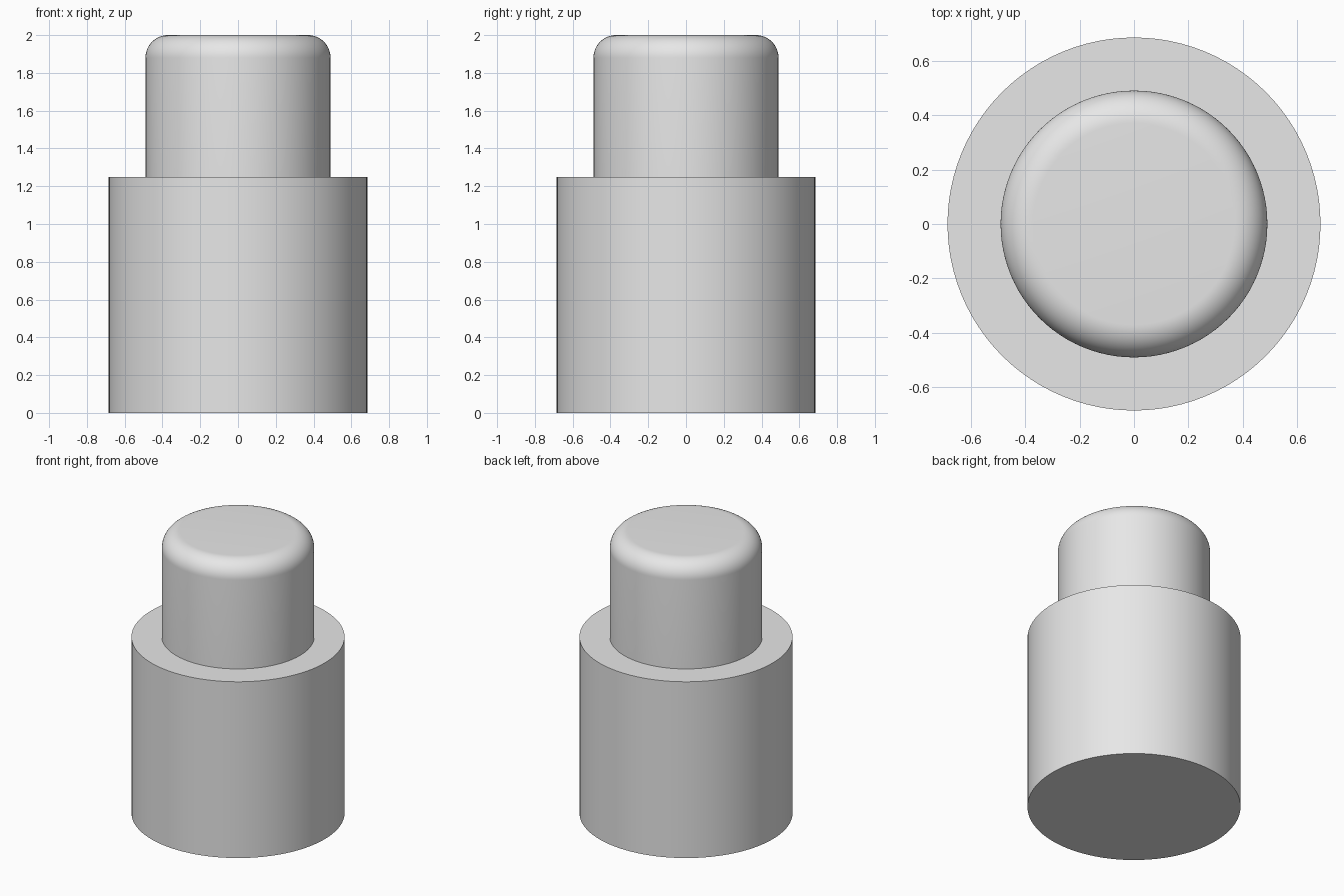
import bpy, bmesh, math

cube = bpy.data.objects.get("Cube")
if cube:
    bpy.data.objects.remove(cube, do_unlink=True)

SIDES = 96
BODY_R, BODY_H = 0.685, 1.25
PIN_R, PIN_H, FILLET = 0.49, 2.0, 0.12

grey = bpy.data.materials.new("plain_grey")
grey.use_nodes = True
colour = (0.8, 0.8, 0.8, 1)
grey.diffuse_color = colour
grey.node_tree.nodes["Principled BSDF"].inputs["Base Color"].default_value = colour


def lathe(name, profile):
    """Spin an (r, z) profile once around the z axis, with crisp hard edges."""
    bm = bmesh.new()
    verts = [bm.verts.new((r, 0, z)) for r, z in profile]
    edges = [bm.edges.new(pair) for pair in zip(verts, verts[1:])]
    bmesh.ops.spin(bm, geom=verts + edges, cent=(0, 0, 0), axis=(0, 0, 1),
                   angle=math.tau, steps=SIDES, use_duplicate=False)
    bmesh.ops.remove_doubles(bm, verts=bm.verts[:], dist=1e-4)
    bmesh.ops.recalc_face_normals(bm, faces=bm.faces[:])
    mesh = bpy.data.meshes.new(name)
    bm.to_mesh(mesh)
    bm.free()
    for poly in mesh.polygons:
        poly.use_smooth = True
    mesh.set_sharp_from_angle(angle=math.radians(30))
    mesh.materials.append(grey)
    obj = bpy.data.objects.new(name, mesh)
    bpy.context.collection.objects.link(obj)
    return obj


# Wide lower cylinder, with a flat shoulder that ends where the pin begins
lathe("lower_body", [(0, 0), (BODY_R, 0), (BODY_R, BODY_H), (PIN_R, BODY_H)])

# Narrow upper cylinder with a rounded top rim
STEPS = 16
rim = []
for i in range(STEPS + 1):
    a = math.pi / 2 * i / STEPS
    rim.append((PIN_R - FILLET + FILLET * math.cos(a),
                PIN_H - FILLET + FILLET * math.sin(a)))
lathe("upper_pin", [(PIN_R, BODY_H)] + rim + [(0, PIN_H)])
